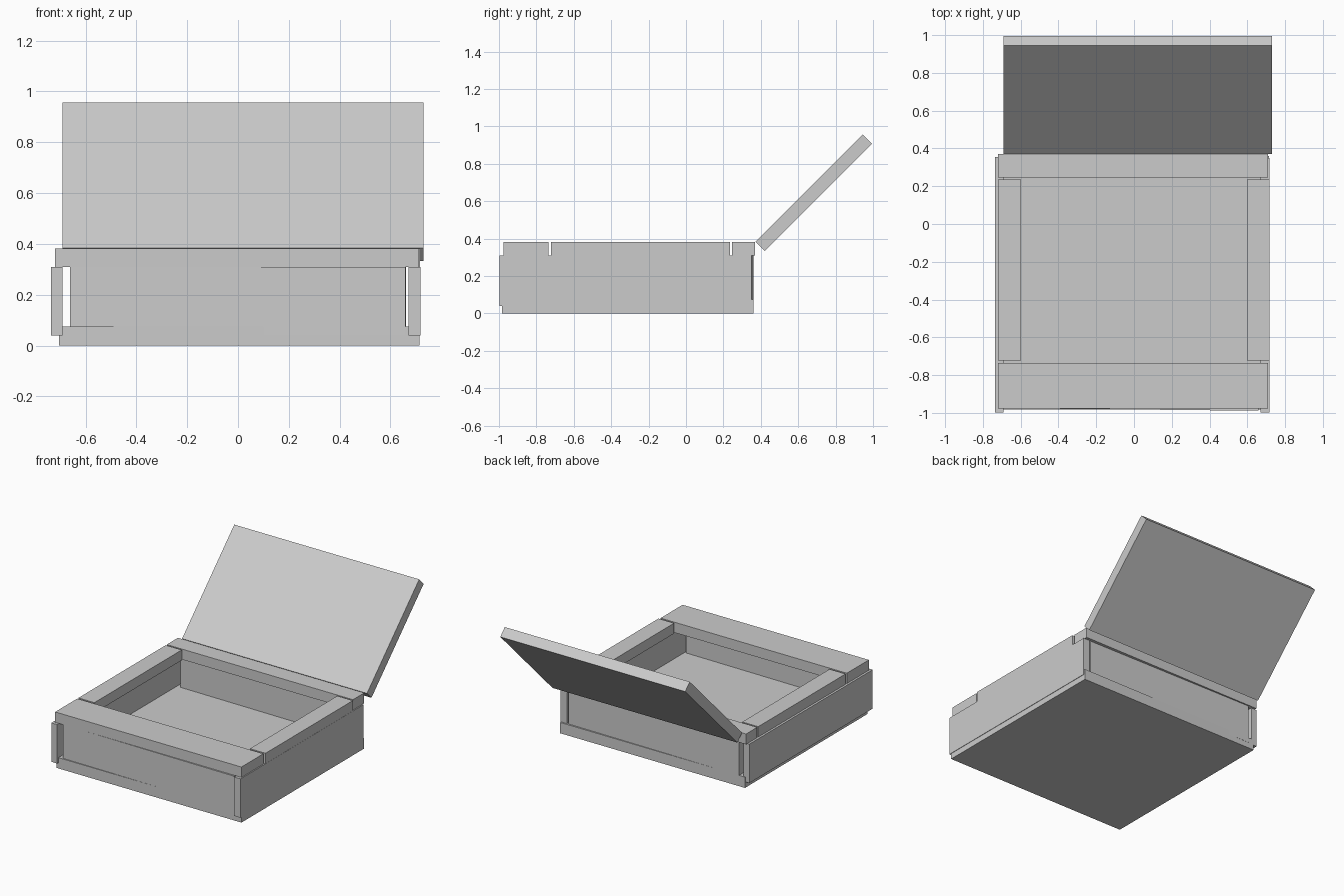
import bpy
import math

cube = bpy.data.objects.get("Cube")
if cube:
    bpy.data.objects.remove(cube, do_unlink=True)

grey = bpy.data.materials.new("plain grey")
grey.use_nodes = True
COLOUR = (0.6, 0.6, 0.6, 1)
grey.diffuse_color = COLOUR
grey.node_tree.nodes["Principled BSDF"].inputs["Base Color"].default_value = COLOUR


def board(name, x, y, z, rotation=(0, 0, 0)):
    """A plain plank spanning the given (low, high) ranges, turned about its centre."""
    spans = (x, y, z)
    bpy.ops.mesh.primitive_cube_add(size=1, location=[(a + b) / 2 for a, b in spans])
    ob = bpy.context.object
    ob.name = name
    ob.scale = [b - a for a, b in spans]
    bpy.ops.object.transform_apply(location=False, rotation=False, scale=True)
    ob.rotation_euler = rotation
    ob.data.materials.append(grey)
    return ob


# Floor of the box
board("base", (-0.705, 0.715), (-0.983, 0.36), (0, 0.075))

# Walls: the front and back boards sit very slightly askew
WALL = (0.04, 0.31)
SKEW = (0, 0, -0.01)
board("front_wall", (-0.66, 0.66), (-0.982, -0.935), WALL, SKEW)
board("back_wall", (-0.66, 0.66), (0.308, 0.355), WALL, SKEW)
board("right_wall", (-0.735, -0.69), (-0.998, 0.355), WALL)
board("left_wall", (0.67, 0.718), (-0.998, 0.35), WALL)

# Top frame, with narrow gaps at the joints
RAIL = (0.31, 0.382)
board("front_rail", (-0.72, 0.71), (-0.977, -0.735), RAIL)
board("back_rail", (-0.72, 0.71), (0.247, 0.37), RAIL)
board("right_rail", (-0.72, -0.597), (-0.722, 0.236), RAIL)
board("left_rail", (0.597, 0.717), (-0.722, 0.236), RAIL)

# Open lid, leaning back at half a right angle
LENGTH, THICK = 0.81, 0.07
CY, CZ = 0.683, 0.645
board("lid", (-0.69, 0.73), (CY - LENGTH / 2, CY + LENGTH / 2),
      (CZ - THICK / 2, CZ + THICK / 2), (math.radians(45), 0, 0))
